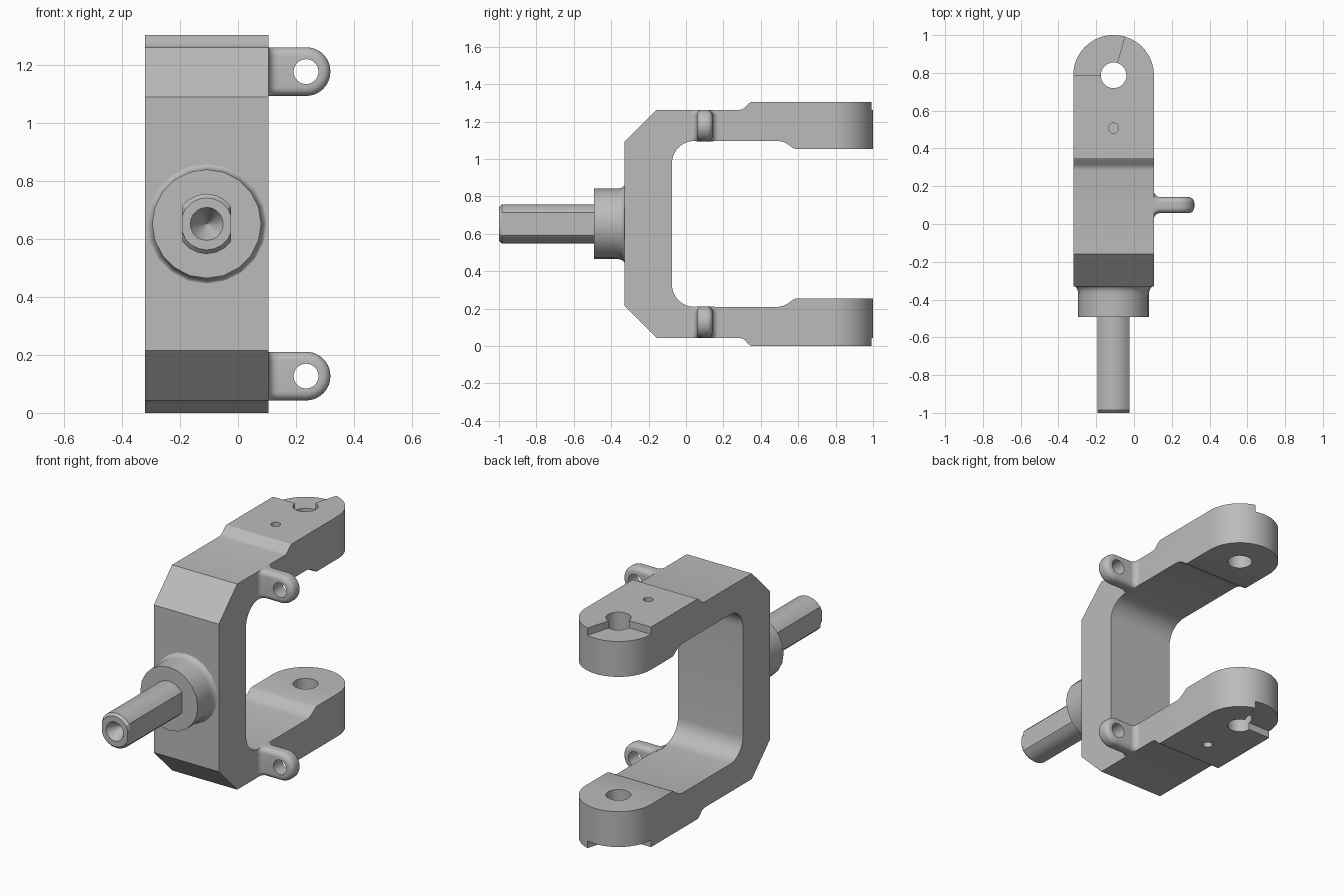
import bpy, bmesh
from math import sin, cos, pi, radians
from mathutils import Vector

cube = bpy.data.objects.get("Cube")
if cube:
    bpy.data.objects.remove(cube, do_unlink=True)

MX, MZ, TOP = -0.108, 0.6525, 1.305   # fork axis, mid height, full height
HALF = 0.2135                         # half width of the fork
EYE_Y = 0.787                         # arm pin hole

steel = bpy.data.materials.new("grey steel")
steel.use_nodes = True
steel.diffuse_color = (0.5, 0.5, 0.5, 1)
steel.node_tree.nodes["Principled BSDF"].inputs["Base Color"].default_value = (0.5, 0.5, 0.5, 1)


def loft(name, rings):
    """Skin a list of equal-length point rings and cap both ends."""
    bm = bmesh.new()
    rows = [[bm.verts.new(p) for p in ring] for ring in rings]
    n = len(rows[0])
    for a, b in zip(rows, rows[1:]):
        for i in range(n):
            j = (i + 1) % n
            bm.faces.new((a[i], a[j], b[j], b[i]))
    bm.faces.new(rows[0])
    bm.faces.new(rows[-1])
    bmesh.ops.recalc_face_normals(bm, faces=bm.faces)
    mesh = bpy.data.meshes.new(name)
    bm.to_mesh(mesh)
    bm.free()
    mesh.materials.append(steel)
    obj = bpy.data.objects.new(name, mesh)
    bpy.context.collection.objects.link(obj)
    return obj


def arc(cx, cy, r, start, end, n):
    return [(cx + r * cos(radians(start + (end - start) * i / n)),
             cy + r * sin(radians(start + (end - start) * i / n))) for i in range(n + 1)]


def circle(cx, cy, r, n=32):
    return arc(cx, cy, r, 0, 360, n)[:-1]


def prism_z(name, outline, z0, z1):
    return loft(name, [[(x, y, z) for x, y in outline] for z in (z0, z1)])


def carve(obj, cutter, operation="DIFFERENCE"):
    cutter.hide_render = True
    mod = obj.modifiers.new("carve", "BOOLEAN")
    mod.operation, mod.object, mod.solver = operation, cutter, "EXACT"
    bpy.context.view_layer.objects.active = obj
    bpy.ops.object.modifier_apply(modifier=mod.name)
    bpy.data.objects.remove(cutter, do_unlink=True)


def smooth(obj, angle=30):
    bpy.ops.object.select_all(action="DESELECT")
    obj.select_set(True)
    bpy.context.view_layer.objects.active = obj
    bpy.ops.object.shade_smooth_by_angle(angle=radians(angle))


# Fork: upper half of the side profile (y, z), mirrored for the lower half
upper = [(-0.33, 1.09), (-0.158, 1.262), (0.285, 1.262), (0.3, 1.265), (0.313, 1.273),
         (0.335, 1.296), (0.349, TOP), (1.05, TOP), (1.05, 1.052), (0.587, 1.052),
         (0.575, 1.056), (0.54, 1.081), (0.52, 1.091), (0.495, 1.096)]
upper += arc(0.045, 0.976, 0.12, 90, 180, 10)
side = upper + [(y, TOP - z) for y, z in reversed(upper)]
fork = loft("fork_body", [[(MX + s * HALF, y, z) for y, z in side] for s in (-1, 1)])

# Round the arm tips in plan
plan = [(MX - HALF, -0.5), (MX + HALF, -0.5)] + arc(MX, EYE_Y, HALF, 0, 180, 32)
plan = [(x if abs(x - MX) < HALF - 1e-5 else MX + (x - MX) * 1.0001, y) for x, y in plan]
carve(fork, prism_z("tip_cutter", plan, -0.1, 1.4), "INTERSECT")

# Pin holes through both arms, small blind holes and tip recesses on the outer faces
carve(fork, prism_z("pin_cutter", circle(MX, EYE_Y, 0.068), -0.1, 1.4))
sector = [(MX, EYE_Y), (MX + 0.3 * cos(radians(74)), EYE_Y + 0.3 * sin(radians(74))),
          (MX - 0.3, EYE_Y + 0.4), (MX - 0.3, EYE_Y)]
for z0, z1 in ((1.262, 1.4), (-0.1, TOP - 1.262)):
    carve(fork, prism_z("recess_cutter", sector, z0, z1))
for z0, z1 in ((1.2, 1.4), (-0.1, 0.105)):
    carve(fork, prism_z("dimple_cutter", circle(MX, 0.508, 0.027, 16), z0, z1))
smooth(fork)


def turned(name, stations, flat=1.0):
    """Turn (y, radius) stations about the stem axis, with optional side flats."""
    return loft(name, [[(MX + max(-flat, min(flat, x)), y, MZ + z)
                        for x, z in circle(0, 0, r, 20)] for y, r in stations])


# Collar with a fillet flaring into the fork
flare = [(-0.37 + 0.042 * sin(a), 0.188 + 0.025 * (1 - cos(a)))
         for a in (pi / 2 * i / 6 for i in range(7))]
smooth(turned("collar", [(-0.492, 0.188)] + flare + [(-0.31, 0.213)]))

# Stem with side flats, chamfered end and a conical centre hole
smooth(turned("stem", [(-0.45, 0.104), (-0.985, 0.104), (-1.0, 0.09),
                       (-1.0, 0.057), (-0.9, 0.001)], 0.0845), 25)

# Side lugs, one on each arm
LUG_Y, LUG_R, THICK, ROUND, ROOT = 0.1, 0.084, 0.0425, 0.03, MX + HALF
quarter = [pi / 2 * i / 6 for i in range(7)]
for label, cz in (("upper", 1.178), ("lower", TOP - 1.178)):
    # Eye plate with rounded rims
    rim = [(THICK - ROUND + ROUND * sin(a), ROUND * (1 - cos(a))) for a in quarter]
    levels = [(-t, d) for t, d in reversed(rim)] + rim
    rings = []
    for t, d in levels:
        r = LUG_R - d
        outline = [(0.09, cz - r)] + arc(0.235, cz, r, -90, 90, 20) + [(0.09, cz + r)]
        rings.append([(x, LUG_Y + t, z) for x, z in outline])
    lug = loft(label + "_lug", rings)
    hole = [[(x, y, z) for x, z in circle(0.235, cz, 0.043, 24)] for y in (-0.1, 0.3)]
    carve(lug, loft("lug_cutter", hole))
    smooth(lug)

    # Fillet at the root, a rounded section that widens into the fork
    rings = []
    for a in quarter:
        x = ROOT + 0.032 * (1 - sin(a))
        hy = THICK - ROUND + 0.032 * (1 - cos(a))
        hz = LUG_R - ROUND
        section = []
        for k, (sy, sz) in enumerate(((1, 1), (-1, 1), (-1, -1), (1, -1))):
            section += arc(LUG_Y + sy * hy, cz + sz * hz, ROUND, 90 * k, 90 * k + 90, 6)
        rings.append([(x, y, z) for y, z in section])
    rings.append([(p[0] - 0.01, p[1], p[2]) for p in rings[-1]])
    smooth(loft(label + "_lug_root", rings))
